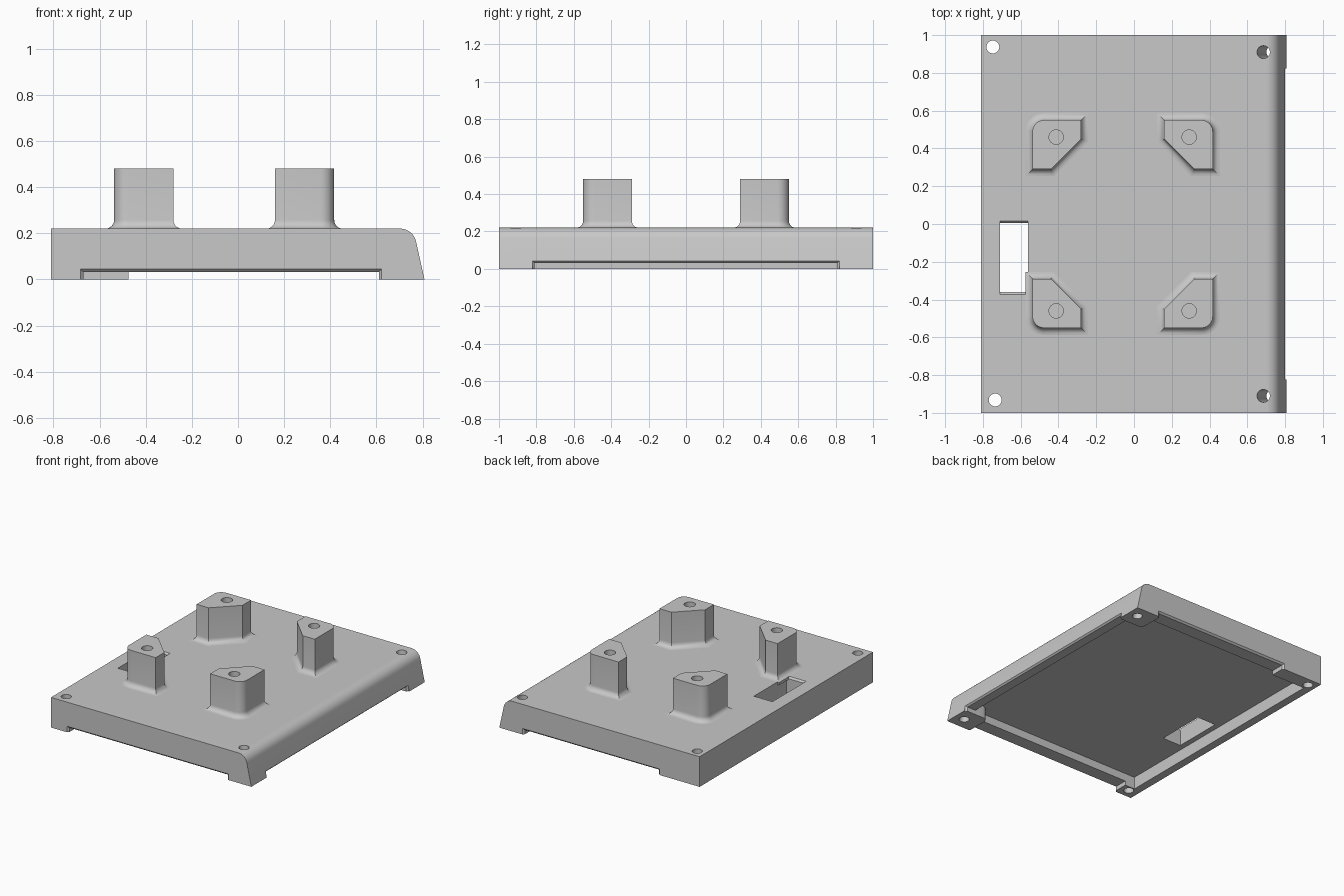
import bpy, bmesh, math

cube = bpy.data.objects.get("Cube")
if cube:
    bpy.data.objects.remove(cube)

TOP, CEILING, GAP = 0.22, 0.09, 0.032

grey = bpy.data.materials.new("mid_grey")
grey.use_nodes = True
grey.diffuse_color = (0.58, 0.58, 0.58, 1)
grey.node_tree.nodes["Principled BSDF"].inputs["Base Color"].default_value = (0.58, 0.58, 0.58, 1)


def loft(name, rings):
    """Closed solid through rings of matching 3D points."""
    bm = bmesh.new()
    loops = [[bm.verts.new(p) for p in ring] for ring in rings]
    n = len(loops[0])
    for a, b in zip(loops, loops[1:]):
        for i in range(n):
            j = (i + 1) % n
            bm.faces.new((a[i], a[j], b[j], b[i]))
    bm.faces.new(loops[0][::-1])
    bm.faces.new(loops[-1])
    bmesh.ops.recalc_face_normals(bm, faces=bm.faces)
    mesh = bpy.data.meshes.new(name)
    bm.to_mesh(mesh)
    bm.free()
    mesh.materials.append(grey)
    ob = bpy.data.objects.new(name, mesh)
    bpy.context.collection.objects.link(ob)
    return ob


def rect(x0, x1, y0, y1, z):
    return [(x0, y0, z), (x1, y0, z), (x1, y1, z), (x0, y1, z)]


def circle(x, y, z, r=0.034, n=32):
    return [(x + r * math.cos(math.tau * i / n), y + r * math.sin(math.tau * i / n), z)
            for i in range(n)]


def arc(cx, cy, r, a0, a1, n=8):
    return [(cx + r * math.cos(math.radians(a0 + (a1 - a0) * i / n)),
             cy + r * math.sin(math.radians(a0 + (a1 - a0) * i / n))) for i in range(n + 1)]


def cut(ob, rings):
    """Subtract a lofted solid from an object."""
    cutter = loft("cutter", rings)
    cutter.hide_render = True
    mod = ob.modifiers.new("cut", "BOOLEAN")
    mod.operation, mod.solver, mod.object = "DIFFERENCE", "EXACT", cutter
    select(ob)
    bpy.ops.object.modifier_apply(modifier=mod.name)
    bpy.data.objects.remove(cutter)


def select(ob):
    bpy.ops.object.select_all(action="DESELECT")
    ob.select_set(True)
    bpy.context.view_layer.objects.active = ob


def smooth(ob):
    select(ob)
    bpy.ops.object.shade_smooth_by_angle(angle=math.radians(30))


def offset(pts, d):
    """Mitred outward offset of a counter-clockwise outline."""
    out = []
    for i, (x, y) in enumerate(pts):
        (px, py), (qx, qy) = pts[i - 1], pts[(i + 1) % len(pts)]
        l1, l2 = math.hypot(x - px, y - py), math.hypot(qx - x, qy - y)
        n1 = ((y - py) / l1, (px - x) / l1)
        n2 = ((qy - y) / l2, (x - qx) / l2)
        k = d / (1 + n1[0] * n2[0] + n1[1] * n2[1])
        out.append((x + k * (n1[0] + n2[0]), y + k * (n1[1] + n2[1])))
    return out


# Base tray: side profile with a rounded, sloping right edge
profile = [(-0.81, 0), (0.808, 0)] + arc(0.703, TOP - 0.07, 0.07, 10, 90) + [(-0.81, TOP)]
base = loft("base_tray", [[(x, y, z) for x, z in profile] for y in (-1, 1)])

# Hollow underside, leaving rounded corner feet on the right
hollow = [(-0.75, -0.89), (0.61, -0.89)] + arc(0.65, -0.85, 0.04, 180, 90, 5)
hollow += [(0.72, -0.81), (0.72, 0.81)] + arc(0.65, 0.85, 0.04, 270, 180, 5)
hollow += [(0.61, 0.89), (-0.75, 0.89)]
cut(base, [[(x, y, z) for x, y in hollow] for z in (-0.1, CEILING)])

# Gaps under the front, back and right walls, slightly flared at the outside
FLARED = ((0, 0), (0.012, 0.012), (0.1, 0.012))
for x0, x1, side in ((-0.67, 0.61, -1), (-0.475, 0.61, 1)):
    rings = [[(x0 - f, y, -0.1), (x1 + f, y, -0.1), (x1 + f, y, GAP + f), (x0 - f, y, GAP + f)]
             for y, f in [(side * 0.86, 0)] + [(side * (0.988 + d), f) for d, f in FLARED]]
    cut(base, rings)
rings = [[(x, -0.81 - f, -0.1), (x, 0.81 + f, -0.1), (x, 0.81 + f, GAP + f), (x, -0.81 - f, GAP + f)]
         for x, f in [(0.69, 0)] + [(0.788 + d, f) for d, f in FLARED]]
cut(base, rings)

# Slot through the top with softened ends
cut(base, [rect(-0.71, -0.56, -0.36 - f, 0.005 + f, z)
           for z, f in ((0.03, 0), (TOP - 0.012, 0), (TOP, 0.012), (TOP + 0.05, 0.012))])

# Screw holes: straight on the left, tilted on the right
for x, y, lean in ((-0.747, 0.937, 0), (-0.735, -0.932, 0), (0.685, 0.91, 0.05), (0.685, -0.91, 0.05)):
    cut(base, [circle(x + lean * 1.5, y, -TOP / 2), circle(x - lean / 2, y, TOP * 1.5)])
smooth(base)

# Four standoff posts with a chamfered inner corner and a flared foot
outline = [(-0.28, 0.45), (-0.28, 0.55)] + arc(-0.477, 0.49, 0.06, 90, 180)
outline += [(-0.537, 0.29), (-0.44, 0.29)]
FLARE = 0.037
steps = [(FLARE, TOP - 0.02)]
for i in range(7):
    a = math.pi / 2 * i / 6
    steps.append((FLARE * (1 - math.sin(a)), TOP + FLARE * (1 - math.cos(a))))
steps.append((0, 0.48))

for name, sx, sy in (("back_right_post", 1, 1), ("back_left_post", -1, 1),
                     ("front_right_post", 1, -1), ("front_left_post", -1, -1)):
    def place(x, y):
        return -0.06 + sx * (x + 0.06), sy * y
    post = loft(name, [[(*place(x, y), z) for x, y in offset(outline, d)] for d, z in steps])
    hx, hy = place(-0.412, 0.46)
    cut(post, [circle(hx, hy, z, 0.038) for z in (0.28, 0.6)])
    smooth(post)
